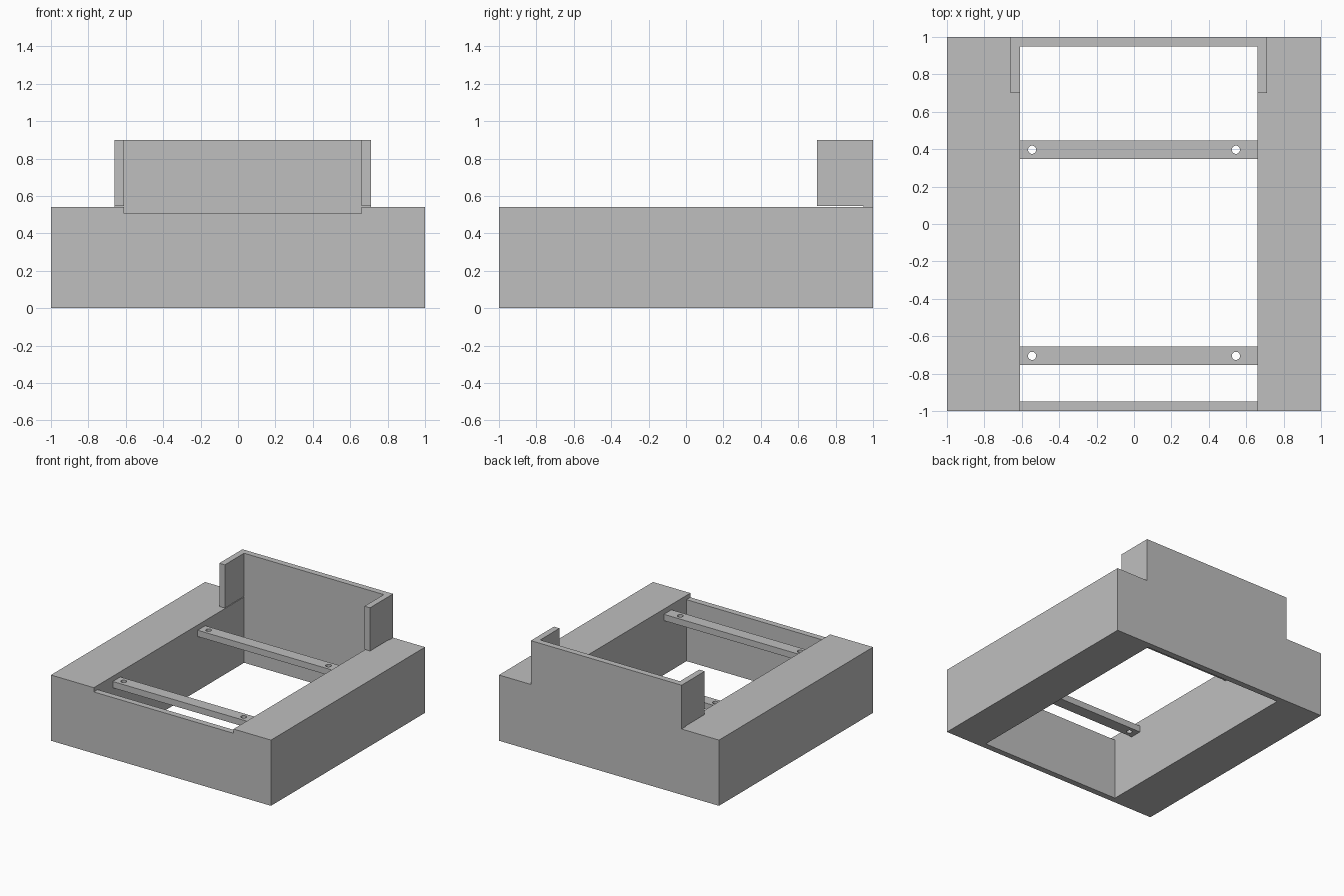
import bpy
import bmesh
from mathutils import Matrix, Vector

cube = bpy.data.objects.get("Cube")
if cube:
    bpy.data.objects.remove(cube, do_unlink=True)

grey = bpy.data.materials.new("plain grey")
grey.use_nodes = True
grey.diffuse_color = (0.52, 0.52, 0.52, 1)
grey.node_tree.nodes["Principled BSDF"].inputs["Base Color"].default_value = grey.diffuse_color

# Shared dimensions
LEFT, RIGHT = 0.66, -0.61      # inner faces of the side blocks
WALL = 0.05                    # board thickness
BASE_TOP, BACK_TOP = 0.54, 0.90


def finish(name, bm):
    bmesh.ops.recalc_face_normals(bm, faces=bm.faces)
    mesh = bpy.data.meshes.new(name)
    bm.to_mesh(mesh)
    bm.free()
    mesh.materials.append(grey)
    obj = bpy.data.objects.new(name, mesh)
    bpy.context.collection.objects.link(obj)
    return obj


def box(name, low, high):
    low, high = Vector(low), Vector(high)
    bm = bmesh.new()
    place = Matrix.Translation((low + high) / 2) @ Matrix.Diagonal((*(high - low), 1))
    bmesh.ops.create_cube(bm, size=1, matrix=place)
    return finish(name, bm)


def board(name, outline, y, depth):
    """Extrude an x-z outline along y."""
    bm = bmesh.new()
    face = bm.faces.new([bm.verts.new((x, y, z)) for x, z in outline])
    grown = bmesh.ops.extrude_face_region(bm, geom=[face])["geom"]
    verts = [v for v in grown if isinstance(v, bmesh.types.BMVert)]
    bmesh.ops.translate(bm, verts=verts, vec=(0, depth, 0))
    return finish(name, bm)


# Side blocks and the lower front panel
box("left_side_block", (LEFT, -1, 0), (1, 1, BASE_TOP))
box("right_side_block", (-1, -1, 0), (RIGHT, 1, BASE_TOP))
box("front_panel", (RIGHT, -1, 0), (LEFT, -1 + WALL, 0.505))

# Tall back board, widening where it rises above the blocks
board("back_board", [
    (RIGHT, 0), (LEFT, 0), (LEFT, BASE_TOP), (LEFT + WALL, BASE_TOP),
    (LEFT + WALL, BACK_TOP), (RIGHT - WALL, BACK_TOP),
    (RIGHT - WALL, BASE_TOP), (RIGHT, BASE_TOP)], 1 - WALL, WALL)

# Short wings at the ends of the back board
for name, x in (("left_wing", LEFT), ("right_wing", RIGHT - WALL)):
    box(name, (x, 0.70, BASE_TOP + 0.005), (x + WALL, 1 - WALL, BACK_TOP))

# Cross slats with a drilled hole near each end
for name, y in (("front_slat", -0.705), ("back_slat", 0.397)):
    slat = box(name, (RIGHT, y - 0.049, 0.445), (LEFT, y + 0.049, 0.497))
    bm = bmesh.new()
    for x in (-0.545, 0.545):
        bmesh.ops.create_cone(bm, cap_ends=True, segments=24, radius1=0.022, radius2=0.022,
                              depth=0.2, matrix=Matrix.Translation((x, y, 0.47)))
    drill = finish(name + "_drill", bm)
    drill.hide_render = True
    drill.hide_set(True)
    cut = slat.modifiers.new("holes", "BOOLEAN")
    cut.object = drill
    cut.solver = "EXACT"
